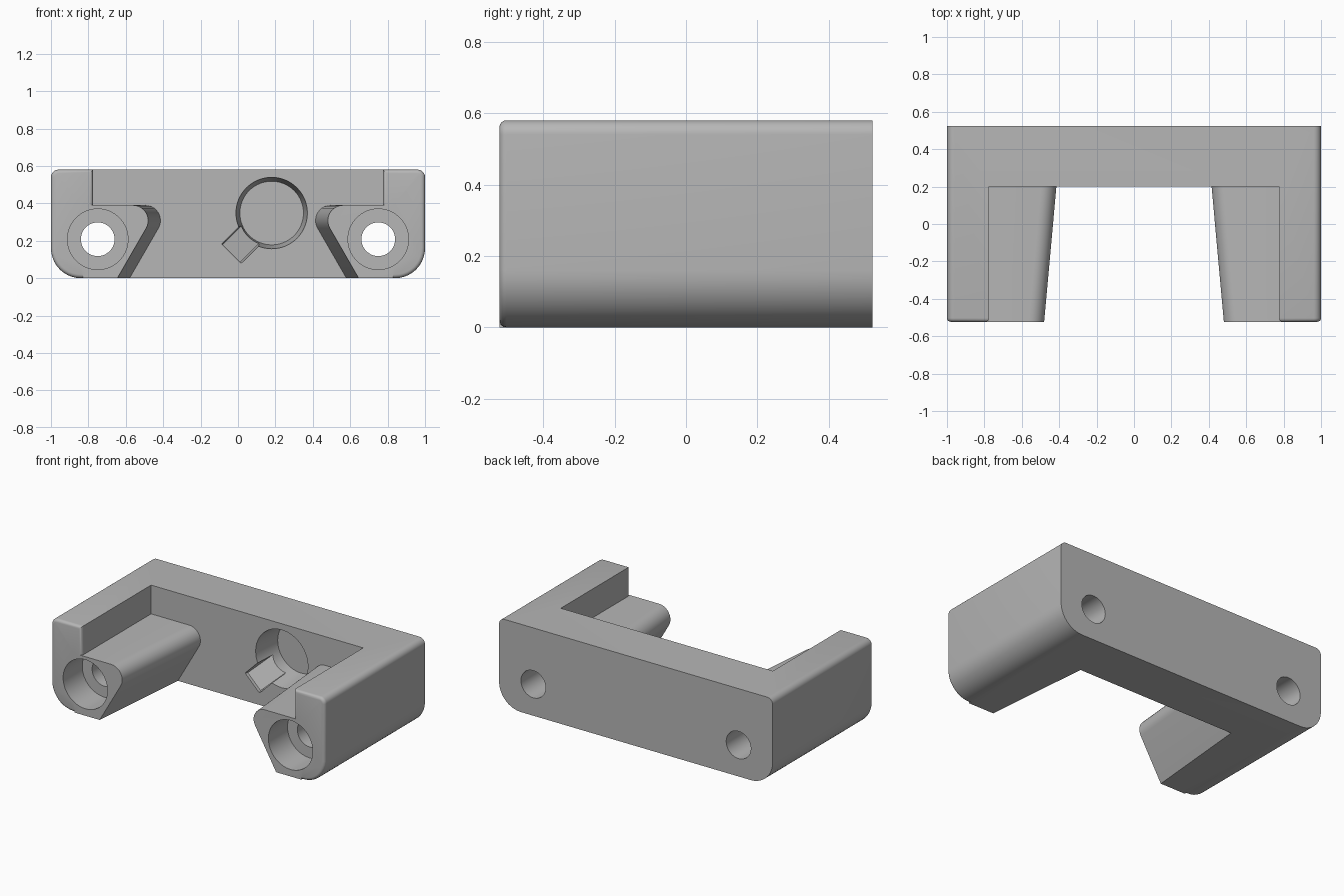
import bpy, bmesh, math
from mathutils import Vector

cube = bpy.data.objects.get("Cube")
if cube:
    bpy.data.objects.remove(cube, do_unlink=True)

FRONT, BACK, INNER_Y, HEIGHT, INNER_X = -0.523, 0.523, 0.2, 0.58, 0.775

grey = bpy.data.materials.new("plain grey")
grey.use_nodes = True
grey.diffuse_color = (0.47, 0.47, 0.47, 1)
grey.node_tree.nodes["Principled BSDF"].inputs["Base Color"].default_value = (0.47, 0.47, 0.47, 1)


def rounded(corners, steps=10):
    """Outline from (x, z, radius) corners, each filleted."""
    out = []
    for i, (x, z, r) in enumerate(corners):
        p = Vector((x, z))
        if r == 0:
            out.append(p)
            continue
        a = (Vector(corners[i - 1][:2]) - p).normalized()
        b = (Vector(corners[(i + 1) % len(corners)][:2]) - p).normalized()
        half = a.angle(b) / 2
        centre = p + (a + b).normalized() * r / math.sin(half)
        start = p + a * r / math.tan(half) - centre
        end = p + b * r / math.tan(half) - centre
        sweep = math.pi - 2 * half
        for k in range(steps + 1):
            t = k / steps
            d = (start * math.sin((1 - t) * sweep) + end * math.sin(t * sweep)) / math.sin(sweep)
            out.append(centre + d)
    return out


def circle(x, z, r, n=64):
    return [Vector((x + r * math.cos(math.tau * i / n), z + r * math.sin(math.tau * i / n)))
            for i in range(n)]


def loft(name, outline_a, y_a, outline_b, y_b, helper=True):
    """Solid between two outlines, the y of each a number or one per point."""
    bm = bmesh.new()
    rings = []
    for outline, y in ((outline_a, y_a), (outline_b, y_b)):
        ys = y if isinstance(y, list) else [y] * len(outline)
        rings.append([bm.verts.new((p[0], yy, p[1])) for p, yy in zip(outline, ys)])
    a, b = rings
    bm.faces.new(a)
    bm.faces.new(b[::-1])
    for i in range(len(a)):
        j = (i + 1) % len(a)
        bm.faces.new((a[i], b[i], b[j], a[j]))
    bmesh.ops.recalc_face_normals(bm, faces=bm.faces)
    mesh = bpy.data.meshes.new(name)
    bm.to_mesh(mesh)
    bm.free()
    mesh.materials.append(grey)
    obj = bpy.data.objects.new(name, mesh)
    bpy.context.collection.objects.link(obj)
    obj.hide_render = helper
    return obj


def combine(target, other, operation):
    mod = target.modifiers.new("combine", 'BOOLEAN')
    mod.operation, mod.object, mod.solver = operation, other, 'EXACT'
    bpy.context.view_layer.objects.active = target
    bpy.ops.object.modifier_apply(modifier=mod.name)
    bpy.data.objects.remove(other, do_unlink=True)


# Outer block with small top and large bottom corners
block = rounded([(-1, 0, 0.16), (1, 0, 0.16), (1, HEIGHT, 0.04), (-1, HEIGHT, 0.04)])
body = loft("bracket_body", block, FRONT, block, BACK, helper=False)

# Open middle between the arms
opening = [(-INNER_X, -1), (INNER_X, -1), (INNER_X, 1), (-INNER_X, 1)]
combine(body, loft("opening_cutter", opening, -1, opening, INNER_Y), 'DIFFERENCE')

# Rounded front edges of the arms
bm = bmesh.new()
bm.from_mesh(body.data)
bmesh.ops.dissolve_limit(bm, angle_limit=0.001, verts=bm.verts, edges=bm.edges)
front_edges = [e for e in bm.edges if all(v.co.y < FRONT + 0.001 for v in e.verts)]
bmesh.ops.bevel(bm, geom=front_edges, offset=0.02, segments=4, profile=0.5, affect='EDGES')
bm.to_mesh(body.data)
bm.free()

for side in (1, -1):
    # Tapered screw boss inside each arm
    def boss_outline(shift):
        pts = rounded([(0.83, 0, 0), (0.645 - shift, 0, 0), (0.42 - shift, 0.39, 0.082), (0.83, 0.39, 0)])
        return [Vector((side * p.x, p.y)) for p in pts]
    combine(body, loft("screw_boss", boss_outline(0), FRONT, boss_outline(0.07), INNER_Y + 0.05), 'UNION')

for side in (1, -1):
    # Counterbored screw hole
    wide, narrow = circle(side * 0.75, 0.208, 0.162), circle(side * 0.75, 0.208, 0.09)
    combine(body, loft("counterbore_cutter", wide, -1, wide, FRONT + 0.2), 'DIFFERENCE')
    combine(body, loft("hole_cutter", narrow, -1, narrow, 1), 'DIFFERENCE')

# Round pocket in the back wall, slightly tapered
POCKET = Vector((0.18, 0.348))
combine(body, loft("pocket_cutter", circle(*POCKET, 0.192), INNER_Y - 0.01,
                   circle(*POCKET, 0.17), INNER_Y + 0.2), 'DIFFERENCE')

# Sloping slot running diagonally out of the pocket
along = Vector((-1, -1)).normalized()
across = Vector((1, -1)).normalized()


def slot_outline(near, far, half):
    return [POCKET + along * u + across * w
            for u, w in ((near, -half), (far, -half), (far, half), (near, half))]


deep, shallow = INNER_Y + 0.19, INNER_Y + 0.02
combine(body, loft("slot_cutter", slot_outline(0.1, 0.307, 0.076), INNER_Y - 0.01,
                   slot_outline(0.1, 0.305, 0.066), [deep, shallow, shallow, deep]), 'DIFFERENCE')

# Smooth curves, sharp edges
for obj in bpy.context.selected_objects:
    obj.select_set(False)
body.select_set(True)
bpy.context.view_layer.objects.active = body
bpy.ops.object.shade_smooth_by_angle(angle=math.radians(30))
